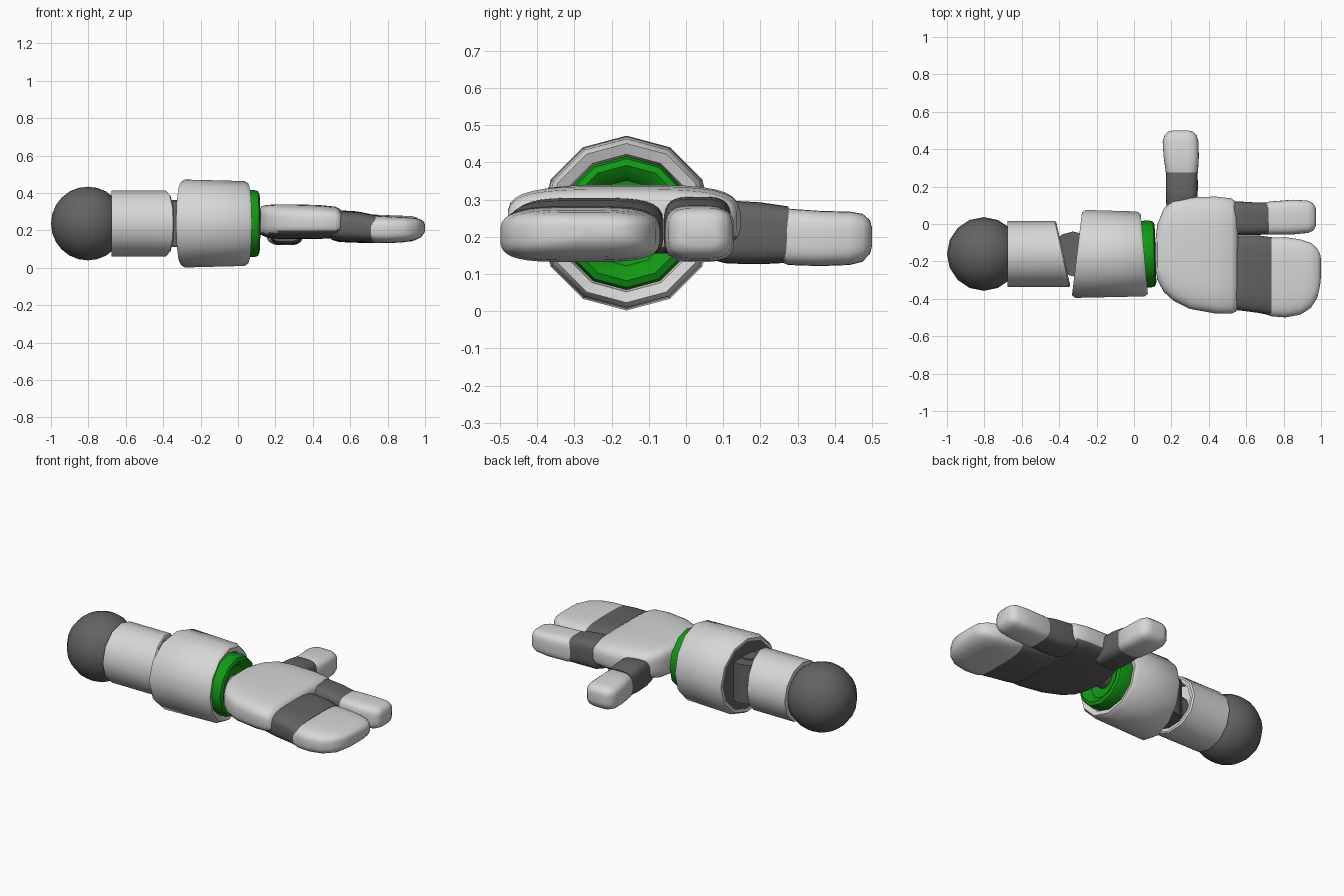
import bpy, bmesh, math

AY, AZ = -0.16, 0.237          # axis of the arm (runs along x)


def material(name, rgb):
    m = bpy.data.materials.new(name)
    m.diffuse_color = (*rgb, 1)
    return m


LIGHT = material("light grey", (0.68, 0.68, 0.68))
DARK = material("dark grey", (0.125, 0.125, 0.125))
GREEN = material("green", (0.006, 0.32, 0.007))


def finish(name, bm, mats, angle=40):
    bmesh.ops.recalc_face_normals(bm, faces=bm.faces)
    me = bpy.data.meshes.new(name)
    bm.to_mesh(me)
    bm.free()
    for m in mats:
        me.materials.append(m)
    ob = bpy.data.objects.new(name, me)
    bpy.context.collection.objects.link(ob)
    bpy.ops.object.select_all(action='DESELECT')
    ob.select_set(True)
    bpy.context.view_layer.objects.active = ob
    bpy.ops.object.shade_smooth_by_angle(angle=math.radians(angle))
    return ob


def skin(bm, rings):
    """Join rings of points with quads and cap both ends."""
    vs = [[bm.verts.new(p) for p in r] for r in rings]
    n = len(vs[0])
    for a, b in zip(vs, vs[1:]):
        for i in range(n):
            j = (i + 1) % n
            bm.faces.new((a[i], a[j], b[j], b[i]))
    bm.faces.new(vs[0])
    bm.faces.new(vs[-1])


def turned(name, profile, mat, sides=12):
    """Lathe about the arm axis: (x, radius, slant of the ring along y)."""
    bm = bmesh.new()
    rings = []
    for x, r, k in profile:
        ring = []
        for i in range(sides):
            a = math.tau * i / sides
            dy = r * math.cos(a)
            ring.append((x + k * dy, AY + dy, AZ + r * math.sin(a)))
        rings.append(ring)
    skin(bm, rings)
    return finish(name, bm, [mat])


def rounded(name, sections, mats, along_y=False, power=3.6, n=32):
    """Loft of soft boxes: (position, side low, side high, z low, z high)."""
    bm = bmesh.new()
    rings = []
    for t, lo, hi, z0, z1 in sections:
        ring = []
        for i in range(n):
            a = math.tau * (i + 0.5) / n
            c, s = math.cos(a), math.sin(a)
            u = (lo + hi) / 2 + (hi - lo) / 2 * math.copysign(abs(c) ** (2 / power), c)
            z = (z0 + z1) / 2 + (z1 - z0) / 2 * math.copysign(abs(s) ** (2 / power), s)
            ring.append((u, t, z) if along_y else (t, u, z))
        rings.append(ring)
    skin(bm, rings)
    if len(mats) > 1:               # second colour on the underside
        bm.normal_update()
        bmesh.ops.recalc_face_normals(bm, faces=bm.faces)
        for f in bm.faces:
            f.material_index = int(f.normal.z < -0.6)
    return finish(name, bm, mats, 50)


# Shoulder ball
bm = bmesh.new()
bmesh.ops.create_uvsphere(bm, u_segments=16, v_segments=12, radius=0.197)
bmesh.ops.translate(bm, verts=bm.verts, vec=(-0.803, AY, AZ))
finish("shoulder_ball", bm, [DARK])

# Upper arm sleeve, hollow at the slanted elbow end
turned("upper_arm", [(-0.675, 0.15, 0), (-0.675, 0.176, 0), (-0.385, 0.176, -0.22),
                     (-0.378, 0.168, -0.22), (-0.385, 0.145, -0.22),
                     (-0.45, 0.14, -0.22)], LIGHT)

# Elbow hinge with a pin and a rod into both sleeves
for name, r, h in (("elbow_hinge", 0.12, 0.235), ("elbow_pin", 0.05, 0.25)):
    bm = bmesh.new()
    bmesh.ops.create_cone(bm, cap_ends=True, segments=12, radius1=r, radius2=r, depth=h)
    bmesh.ops.translate(bm, verts=bm.verts, vec=(-0.325, AY, AZ))
    finish(name, bm, [DARK])
turned("elbow_rod", [(-0.5, 0.07, 0), (-0.2, 0.07, 0)], DARK)

# Forearm cuff with a dark rear plate
turned("forearm", [(-0.27, 0.20, 0.12), (-0.302, 0.205, 0.12), (-0.305, 0.222, 0.12),
                   (-0.285, 0.235, 0.12), (0.035, 0.227, -0.09), (0.055, 0.214, -0.09),
                   (0.045, 0.185, -0.09), (0.0, 0.175, -0.05)], LIGHT)
turned("forearm_rear_plate", [(-0.298, 0.208, 0.12), (-0.26, 0.208, 0.12)], DARK)

# Green wrist ring with a dished face, and the wrist joint
turned("wrist_ring", [(0.0, 0.172, -0.04), (0.085, 0.18, -0.04), (0.107, 0.173, -0.03),
                      (0.115, 0.155, -0.03), (0.10, 0.13, -0.02), (0.08, 0.115, 0),
                      (0.07, 0.05, 0)], GREEN)
turned("wrist_joint", [(0.05, 0.06, 0), (0.2, 0.06, 0)], DARK)

# Palm: light back of the hand, dark underside
rounded("palm", [(0.115, -0.24, -0.08, 0.20, 0.31), (0.125, -0.30, 0.00, 0.175, 0.33),
                 (0.16, -0.365, 0.085, 0.16, 0.337), (0.21, -0.41, 0.128, 0.155, 0.34),
                 (0.30, -0.455, 0.145, 0.155, 0.34), (0.44, -0.48, 0.147, 0.155, 0.336),
                 (0.52, -0.48, 0.138, 0.158, 0.328), (0.545, -0.47, 0.12, 0.172, 0.315),
                 (0.555, -0.44, 0.09, 0.19, 0.295)], [LIGHT, DARK])

# Wide finger
rounded("wide_finger_knuckle", [(0.50, -0.455, -0.07, 0.15, 0.30),
                                (0.56, -0.462, -0.06, 0.14, 0.305),
                                (0.66, -0.475, -0.06, 0.136, 0.298),
                                (0.735, -0.49, -0.07, 0.135, 0.282)], [DARK])
rounded("wide_finger_tip", [(0.71, -0.485, -0.08, 0.14, 0.275),
                            (0.735, -0.494, -0.072, 0.132, 0.28),
                            (0.81, -0.50, -0.07, 0.132, 0.276),
                            (0.89, -0.485, -0.082, 0.137, 0.272),
                            (0.945, -0.45, -0.10, 0.147, 0.267),
                            (0.98, -0.395, -0.13, 0.165, 0.258),
                            (0.995, -0.33, -0.16, 0.185, 0.245),
                            (1.0, -0.28, -0.19, 0.20, 0.23)], [LIGHT])

# Narrow finger
rounded("narrow_finger_knuckle", [(0.50, -0.055, 0.115, 0.15, 0.30),
                                  (0.54, -0.06, 0.122, 0.138, 0.308),
                                  (0.64, -0.06, 0.116, 0.134, 0.302),
                                  (0.725, -0.055, 0.115, 0.134, 0.283)], [DARK])
rounded("narrow_finger_tip", [(0.70, -0.05, 0.115, 0.14, 0.28),
                              (0.725, -0.057, 0.12, 0.132, 0.285),
                              (0.85, -0.056, 0.13, 0.135, 0.28),
                              (0.93, -0.048, 0.125, 0.142, 0.277),
                              (0.96, -0.035, 0.11, 0.155, 0.268),
                              (0.972, -0.01, 0.085, 0.175, 0.25)], [LIGHT])

# Thumb, pointing sideways
rounded("thumb_knuckle", [(0.06, 0.18, 0.33, 0.14, 0.27), (0.11, 0.172, 0.338, 0.128, 0.298),
                          (0.20, 0.17, 0.342, 0.126, 0.293),
                          (0.275, 0.172, 0.34, 0.13, 0.282)], [DARK], True)
rounded("thumb_tip", [(0.25, 0.18, 0.33, 0.135, 0.265), (0.275, 0.17, 0.342, 0.124, 0.276),
                      (0.36, 0.158, 0.347, 0.121, 0.27), (0.44, 0.153, 0.345, 0.124, 0.268),
                      (0.475, 0.163, 0.335, 0.133, 0.262),
                      (0.495, 0.185, 0.315, 0.155, 0.245),
                      (0.50, 0.21, 0.29, 0.175, 0.225)], [LIGHT], True)
